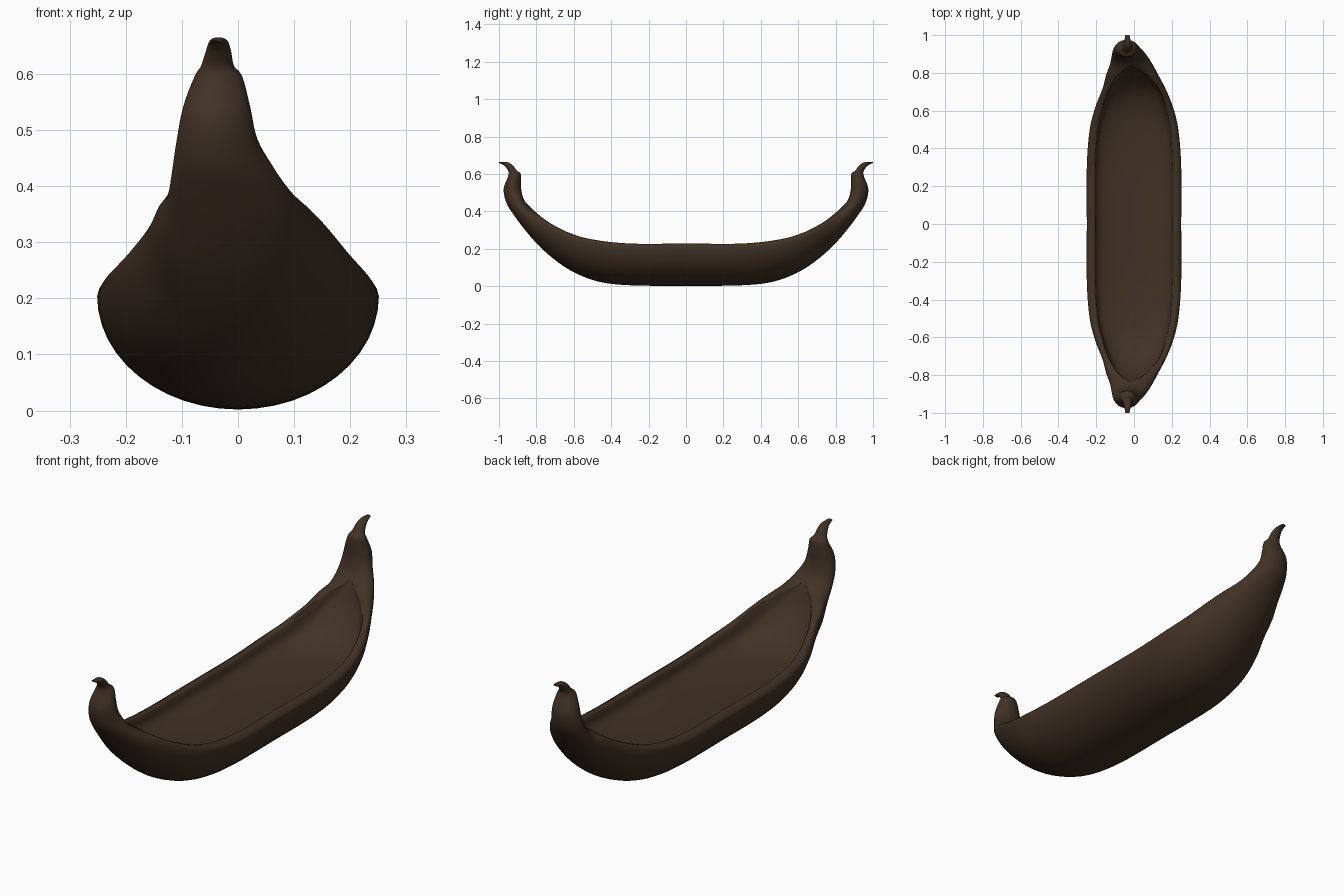
import bpy, bmesh, math

if "Cube" in bpy.data.objects:
    bpy.data.objects.remove(bpy.data.objects["Cube"])

# Stations from midship to the curled tip:
# top y, top z, bottom y, bottom z, left x, right x, widest height (0-1),
# cavity half-width (0-1), cavity depth (0-1), rim flatness (1 = flat, 0 = rounded)
STATIONS = [
    (0.00, .228, 0.00, .002, -.250, .250, .90, .82, .34, 1),
    (0.30, .228, 0.30, .005, -.250, .250, .90, .82, .34, 1),
    (0.50, .250, 0.47, .025, -.235, .235, .90, .82, .38, 1),
    (0.62, .285, 0.60, .075, -.205, .207, .86, .80, .48, .9),
    (0.72, .338, 0.70, .140, -.167, .167, .78, .76, .52, .7),
    (0.79, .390, 0.79, .220, -.147, .128, .66, .54, .36, .4),
    (.835, .425, 0.86, .300, -.127, .098, .58, .10, .03, .1),
    (.865, .460, 0.92, .380, -.118, .067, .54, .05, 0, 0),
    (.880, .510, .960, .445, -.110, .036, .50, .05, 0, 0),
    (.882, .560, .975, .520, -.098, .022, .50, .05, 0, 0),
    (.885, .603, .952, .585, -.078, .008, .50, .05, 0, 0),
    (.905, .618, .948, .610, -.066, -.007, .50, .05, 0, 0),
    (.925, .645, .960, .632, -.058, -.012, .50, .05, 0, 0),
    (.955, .663, .975, .648, -.052, -.017, .50, .05, 0, 0),
    (1.00, .665, .998, .658, -.046, -.024, .50, .05, 0, 0),
]
# Cavity wall, as fractions of its half-width and depth
WALL = [(1, .06), (.985, .3), (.95, .55), (.86, .7), (.7, .84), (.45, .96), (.2, 1)]
BOTTOM = 24


def catmull(a, b, c, d, t):
    return [0.5 * (2 * q + (r - p) * t + (2 * p - 5 * q + 4 * r - s) * t * t
                   + (3 * q - p - 3 * r + s) * t ** 3)
            for p, q, r, s in zip(a, b, c, d)]


def mirror_y(s):
    return (-s[0], s[1], -s[2]) + tuple(s[3:])


def section(s):
    """Closed ring: rounded hull underneath, rim and cavity (or solid cap) on top."""
    ty, tz, by, bz, xl, xr, h, ci, depth, k = s
    k = min(1, max(0, k))
    ci, depth = max(.03, ci), max(0, depth)
    pts = []
    for i in range(BOTTOM + 1):
        a = math.pi * i / BOTTOM
        pts.append((math.cos(a), h - h * math.sin(a)))

    # Left half of the top as (across, flat height, drop), then its mirror
    half = [(.985, h + (1 - h) * .6, 0), (.95, .98, 0)]
    half += [(.95 + (ci + .02 - .95) * j / 5, 1, 0) for j in range(1, 6)]
    half += [(u * ci, 1, v) for u, v in WALL]
    left = []
    for u, flat, drop in half:
        dome = h + (1 - h) * math.sqrt(1 - u * u)
        left.append((-u, dome + (flat - dome) * k - depth * drop))
    pts += left + [(0, 1 - depth)] + [(-u, v) for u, v in reversed(left)]
    cx, w = (xl + xr) / 2, (xr - xl) / 2
    return [(cx + u * w, by + (ty - by) * v, bz + (tz - bz) * v) for u, v in pts]


# Dense list of stations along the whole boat
line = [mirror_y(s) for s in reversed(STATIONS[1:])] + STATIONS
dense = []
for i in range(len(line) - 1):
    a, d = line[max(0, i - 1)], line[min(len(line) - 1, i + 2)]
    dense += [catmull(a, line[i], line[i + 1], d, j / 5) for j in range(5)]
dense.append(line[-1])

# Canoe hull with raised, curled ends
bm = bmesh.new()
rings = [[bm.verts.new(p) for p in section(s)] for s in dense]
for r0, r1 in zip(rings, rings[1:]):
    for i in range(len(r0)):
        j = (i + 1) % len(r0)
        bm.faces.new((r0[i], r0[j], r1[j], r1[i]))
bm.faces.new(rings[0])
bm.faces.new(rings[-1])
bmesh.ops.recalc_face_normals(bm, faces=bm.faces)
mesh = bpy.data.meshes.new("canoe_hull")
bm.to_mesh(mesh)
bm.free()
hull = bpy.data.objects.new("canoe_hull", mesh)
bpy.context.collection.objects.link(hull)

# Dark wood
wood = bpy.data.materials.new("dark_wood")
wood.diffuse_color = (.052, .031, .018, 1)
wood.use_nodes = True
wood.node_tree.nodes["Principled BSDF"].inputs["Base Color"].default_value = wood.diffuse_color
mesh.materials.append(wood)

bpy.context.view_layer.objects.active = hull
hull.select_set(True)
bpy.ops.object.shade_smooth_by_angle(angle=math.radians(50))
